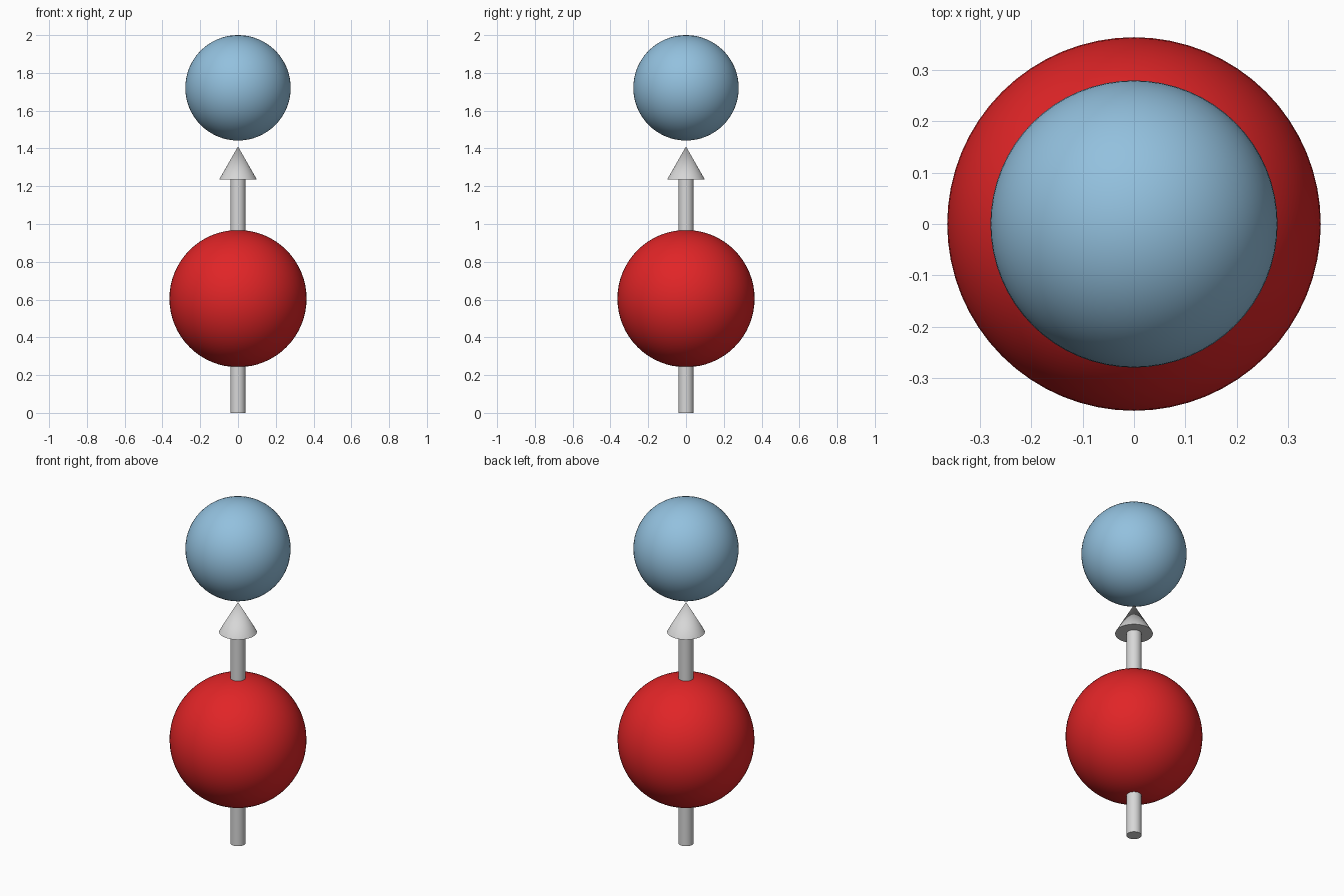
import bpy
import math

cube = bpy.data.objects.get("Cube")
if cube:
    bpy.data.objects.remove(cube, do_unlink=True)


def material(name, rgb):
    mat = bpy.data.materials.new(name)
    mat.use_nodes = True
    mat.diffuse_color = (*rgb, 1)
    mat.node_tree.nodes["Principled BSDF"].inputs["Base Color"].default_value = (*rgb, 1)
    return mat


def finish(name, mat):
    obj = bpy.context.object
    obj.name = obj.data.name = name
    obj.data.materials.append(mat)
    bpy.ops.object.shade_smooth_by_angle(angle=math.radians(40))


def ball(name, radius, z, mat):
    bpy.ops.mesh.primitive_uv_sphere_add(segments=64, ring_count=32, radius=radius, location=(0, 0, z))
    finish(name, mat)


def tapered(name, bottom_radius, top_radius, z0, z1, mat):
    bpy.ops.mesh.primitive_cone_add(vertices=48, radius1=bottom_radius, radius2=top_radius,
                                    depth=z1 - z0, location=(0, 0, (z0 + z1) / 2))
    finish(name, mat)


red = material("red", (0.75, 0.018, 0.02))
blue = material("light blue", (0.29, 0.53, 0.73))
grey = material("light grey", (0.68, 0.68, 0.68))

# Large lower ball and smaller floating upper ball
ball("lower_ball", 0.363, 0.605, red)
ball("upper_ball", 0.279, 1.721, blue)

# Arrow passing through the lower ball
tapered("arrow_shaft", 0.04, 0.04, 0, 1.24, grey)
tapered("arrow_head", 0.1, 0, 1.235, 1.41, grey)
